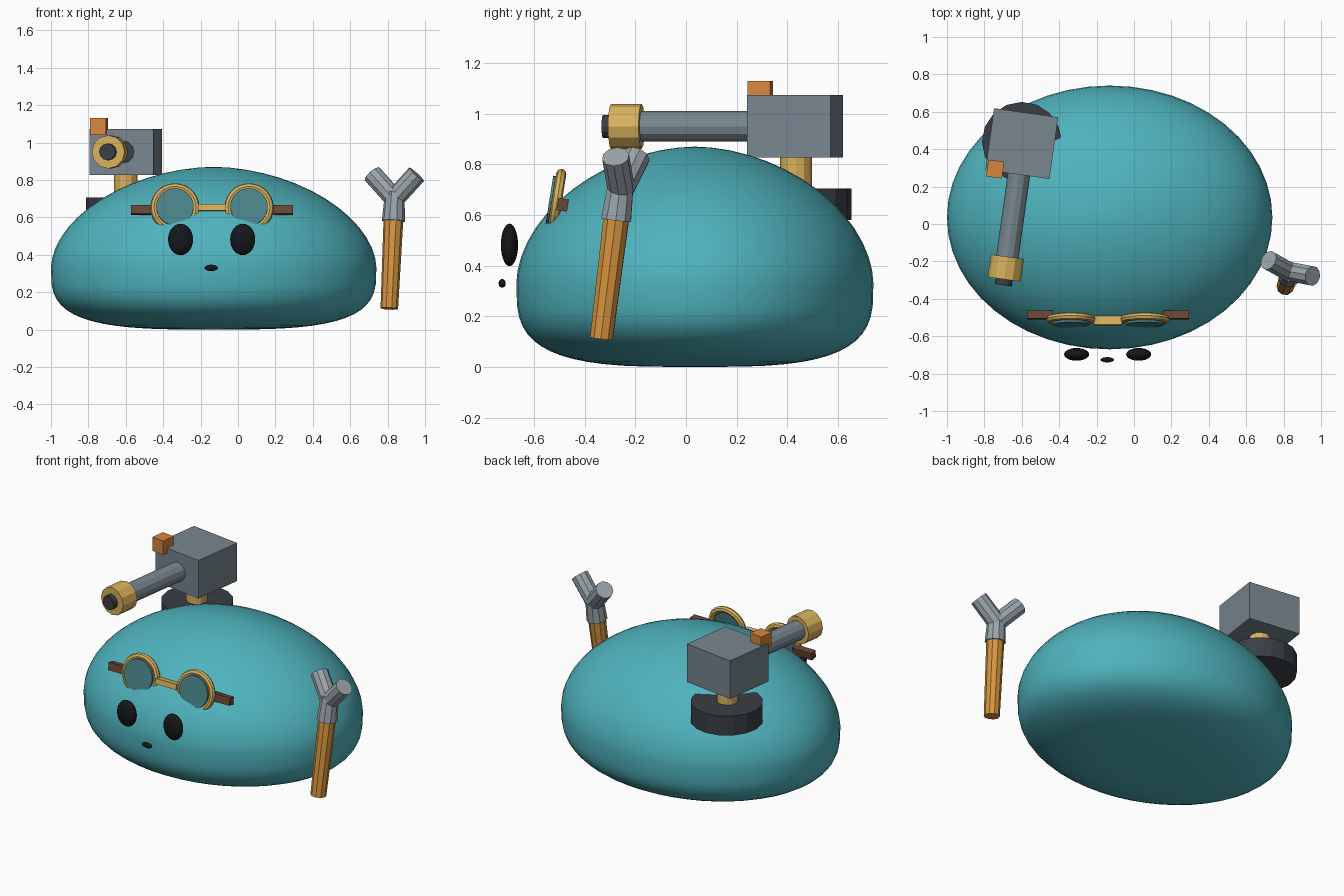
import bpy, math
from mathutils import Vector, Matrix

if "Cube" in bpy.data.objects:
    bpy.data.objects.remove(bpy.data.objects["Cube"])


def mat(name, hexcol):
    rgb = [int(hexcol[i:i + 2], 16) / 255 for i in (0, 2, 4)]
    m = bpy.data.materials.new(name)
    m.diffuse_color = [((c + .055) / 1.055) ** 2.4 for c in rgb] + [1]
    m.use_nodes = True
    m.node_tree.nodes["Principled BSDF"].inputs["Base Color"].default_value = m.diffuse_color
    return m


TEAL = mat("teal", "4fb3bd")
BRASS = mat("brass", "d9b25c")
STEEL = mat("steel", "78868f")
LIGHT = mat("light_steel", "9aa5ab")
DARK = mat("dark_metal", "3a3f44")
BLACK = mat("black", "14171a")
ORANGE = mat("orange", "d9873f")
WOOD = mat("wood", "d9963f")
BROWN = mat("brown", "6b4635")
GLASS = mat("lens_glass", "4a858b")


def finish(name, m, smooth=None):
    o = bpy.context.object
    o.name = name
    o.data.materials.append(m)
    if smooth:
        bpy.ops.object.shade_smooth_by_angle(angle=math.radians(smooth))
    return o


def rod(name, a, b, r1, r2, m, sides=12):
    a, b = Vector(a), Vector(b)
    d = b - a
    bpy.ops.mesh.primitive_cone_add(vertices=sides, radius1=r1, radius2=r2, depth=d.length,
                                    location=(a + b) / 2, rotation=d.to_track_quat('Z', 'Y').to_euler())
    return finish(name, m)


def box(name, c, size, m, rot=(0, 0, 0)):
    bpy.ops.mesh.primitive_cube_add(size=1, location=c, rotation=rot)
    bpy.context.object.scale = size
    return finish(name, m)


def ball(name, c, size, m):
    bpy.ops.mesh.primitive_uv_sphere_add(segments=24, ring_count=14, radius=1, location=c)
    bpy.context.object.scale = size
    return finish(name, m, 60)


# Body: blob with a domed top and a flattened underside
bpy.ops.mesh.primitive_uv_sphere_add(segments=48, ring_count=28, radius=1)
body = finish("body", TEAL)
for v in body.data.vertices:
    n, h = (1.84, .54) if v.co.z >= 0 else (3.3, .33)
    flat = math.hypot(v.co.x, v.co.y)
    s = flat ** (2 / n - 1) if flat > 1e-5 else 0
    z = math.copysign(abs(v.co.z) ** (2 / n) * h, v.co.z)
    v.co = (-.13 + v.co.x * s * .87, .035 + v.co.y * s * .705, .33 + z)
bpy.ops.object.shade_smooth()

# Face
for side, label in ((-1, "left"), (1, "right")):
    ball(label + "_eye", (-.141 + side * .166, -.697, .482), (.067, .034, .084), BLACK)
ball("mouth", (-.143, -.726, .33), (.036, .014, .017), BLACK)

# Goggles, leaning back
tilt = math.radians(-9)
for side, label in ((-1, "left"), (1, "right")):
    x = -.139 + side * .198
    bpy.ops.mesh.primitive_torus_add(major_segments=28, minor_segments=8, major_radius=.112,
                                     minor_radius=.02, location=(x, -.51, .652),
                                     rotation=(math.pi / 2 + tilt, 0, 0))
    finish(label + "_goggle_rim", BRASS)
    n = Vector((0, -math.cos(tilt), -math.sin(tilt)))
    c = Vector((x, -.51, .652))
    rod(label + "_lens", c + n * .012, c + n * .03, .1, .1, GLASS, 24)
    box(label + "_strap", (-.139 + side * .365, -.487, .64), (.138, .042, .048), BROWN, (tilt, 0, 0))
box("goggle_bridge", (-.139, -.518, .651), (.15, .045, .034), BRASS, (tilt, 0, 0))

# Turret base and post
rod("turret_base", (-.6, .44, .58), (-.6, .44, .705), .213, .213, DARK, 16)
rod("turret_post", (-.6, .434, .69), (-.6, .434, .84), .063, .063, BRASS, 12)

# Turret gun, turned 8 degrees about the post
yaw = Matrix.Rotation(math.radians(-8), 4, 'Z')


def gun(x, y, z):
    return Matrix.Translation((-.6, .43, 0)) @ yaw @ Vector((x, y, z))


turn = (0, 0, math.radians(-8))
box("turret_housing", gun(0, 0, .95), (.346, .333, .246), STEEL, turn)
box("turret_sight", gun(-.122, -.155, 1.085), (.085, .09, .09), ORANGE, turn)
rod("gun_barrel", gun(.008, -.15, .95), gun(.008, -.68, .95), .06, .06, STEEL, 12)
rod("muzzle_ring", gun(.008, -.61, .95), gun(.008, -.732, .95), .089, .089, BRASS, 12)
rod("muzzle_tip", gun(.008, -.70, .95), gun(.008, -.764, .95), .045, .045, DARK, 12)

# Forked tool: wooden handle, neck and two prongs
rod("fork_handle", (.809, -.334, .112), (.831, -.275, .59), .047, .053, WOOD, 10)
rod("fork_neck", (.831, -.276, .58), (.838, -.256, .735), .062, .052, LIGHT, 10)
for side, label in ((-1, "left"), (1, "right")):
    rod(label + "_prong", (.836 + side * .005, -.256, .705),
        (.837 + side * .118, -.236 - side * .042, .83), .054, .054, LIGHT, 10)
